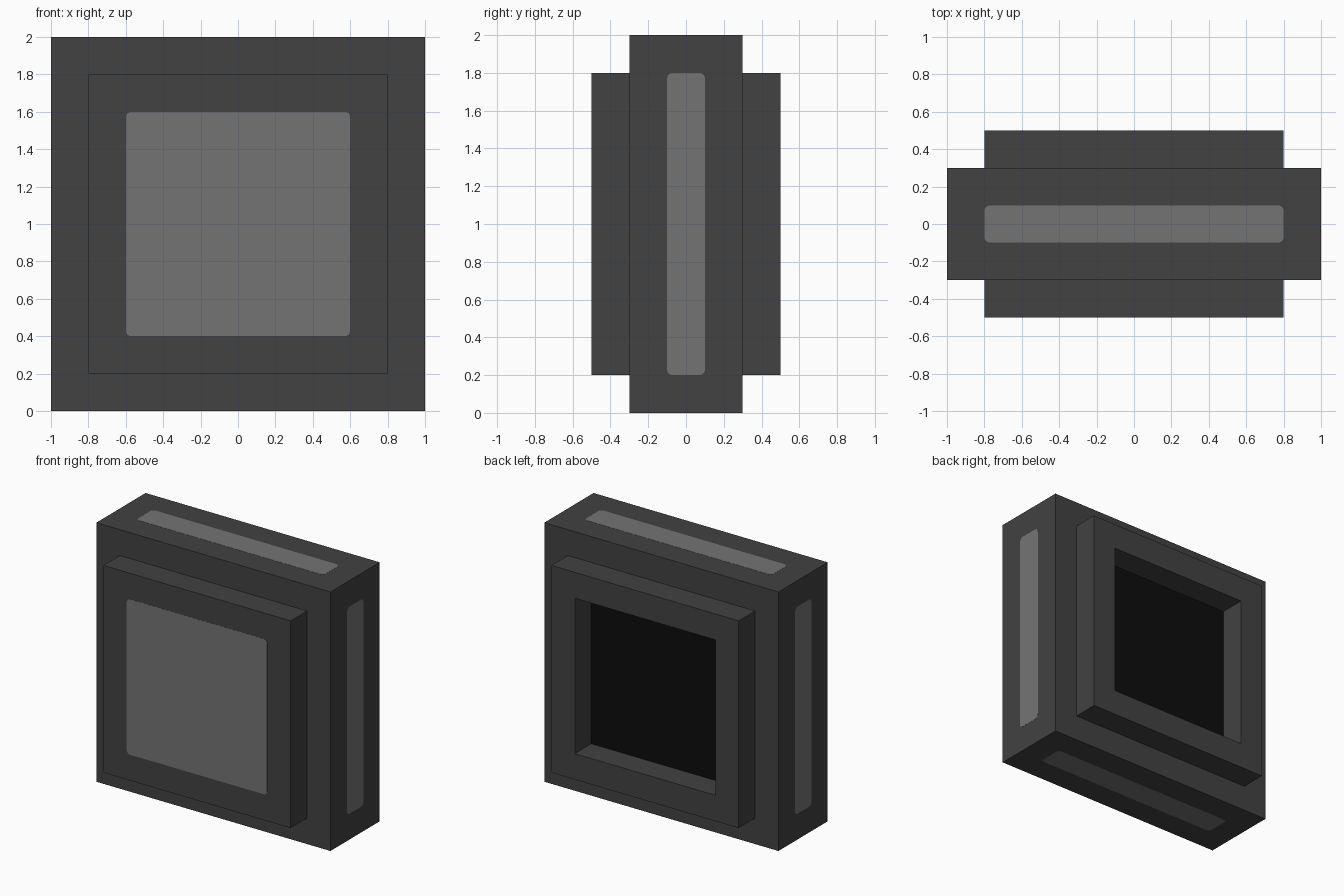
import bpy, bmesh, math
from mathutils import Matrix, Vector

cube = bpy.data.objects.get("Cube")
if cube:
    bpy.data.objects.remove(cube, do_unlink=True)


def make_material(name, value):
    mat = bpy.data.materials.new(name)
    mat.use_nodes = True
    color = (value, value, value, 1.0)
    mat.diffuse_color = color
    mat.node_tree.nodes["Principled BSDF"].inputs["Base Color"].default_value = color
    return mat


dark_grey = make_material("dark grey", 0.054)
light_grey = make_material("light grey", 0.175)
black = make_material("black", 0.004)


def add_object(name, bm, *materials):
    mesh = bpy.data.meshes.new(name)
    bm.to_mesh(mesh)
    bm.free()
    for mat in materials:
        mesh.materials.append(mat)
    obj = bpy.data.objects.new(name, mesh)
    bpy.context.collection.objects.link(obj)
    return obj


def step_face(bm, face, inset, push):
    """Inset a face, then push its middle along y; return the moved face."""
    bmesh.ops.inset_region(bm, faces=[face], thickness=inset, use_even_offset=True)
    face = bmesh.ops.extrude_discrete_faces(bm, faces=[face])["faces"][0]
    bmesh.ops.translate(bm, verts=face.verts, vec=(0, push, 0))
    return face


# Housing: square block, raised front and back, recess in the back
bm = bmesh.new()
bmesh.ops.create_cube(bm, size=1, matrix=Matrix.Translation((0, 0, 1))
                      @ Matrix.Diagonal((2, 0.6, 2, 1)))
bm.normal_update()
front = next(f for f in bm.faces if f.normal.y < -0.9)
back = next(f for f in bm.faces if f.normal.y > 0.9)
step_face(bm, front, 0.2, -0.2)
back = step_face(bm, back, 0.2, 0.2)
bm.normal_update()
floor = step_face(bm, back, 0.2, -0.2)
floor.material_index = 1
bmesh.ops.recalc_face_normals(bm, faces=bm.faces)
add_object("housing", bm, dark_grey, black)


# Thin rounded plates lying on the housing
def rounded_plate(name, center, normal, width, height, radius=0.03, steps=5):
    thick = 0.002
    bm = bmesh.new()
    verts = []
    for i, (sx, sy) in enumerate([(1, 1), (-1, 1), (-1, -1), (1, -1)]):
        for k in range(steps + 1):
            a = math.pi / 2 * (i + k / steps)
            verts.append(bm.verts.new((sx * (width / 2 - radius) + radius * math.cos(a),
                                       sy * (height / 2 - radius) + radius * math.sin(a),
                                       -thick / 2)))
    face = bm.faces.new(verts)
    cap = bmesh.ops.extrude_face_region(bm, geom=[face])["geom"]
    bmesh.ops.translate(bm, vec=(0, 0, thick),
                        verts=[g for g in cap if isinstance(g, bmesh.types.BMVert)])
    bmesh.ops.recalc_face_normals(bm, faces=bm.faces)
    obj = add_object(name, bm, light_grey)
    # Local x runs along the plate's width, local z along the normal
    n = Vector(normal)
    across = Vector((0, 1, 0)) if abs(n.x) > 0.5 else Vector((1, 0, 0))
    rot = Matrix((across, n.cross(across), n)).transposed()
    obj.matrix_world = Matrix.Translation(center) @ rot.to_4x4()
    return obj


rounded_plate("front_panel", (0, -0.5, 1), (0, -1, 0), 1.2, 1.2)
for side, s in (("left", 1), ("right", -1)):
    rounded_plate(side + "_strip", (s, 0, 1), (s, 0, 0), 0.2, 1.6)
for side, s in (("top", 1), ("bottom", -1)):
    rounded_plate(side + "_strip", (0, 0, 1 + s), (0, 0, s), 1.6, 0.2)
